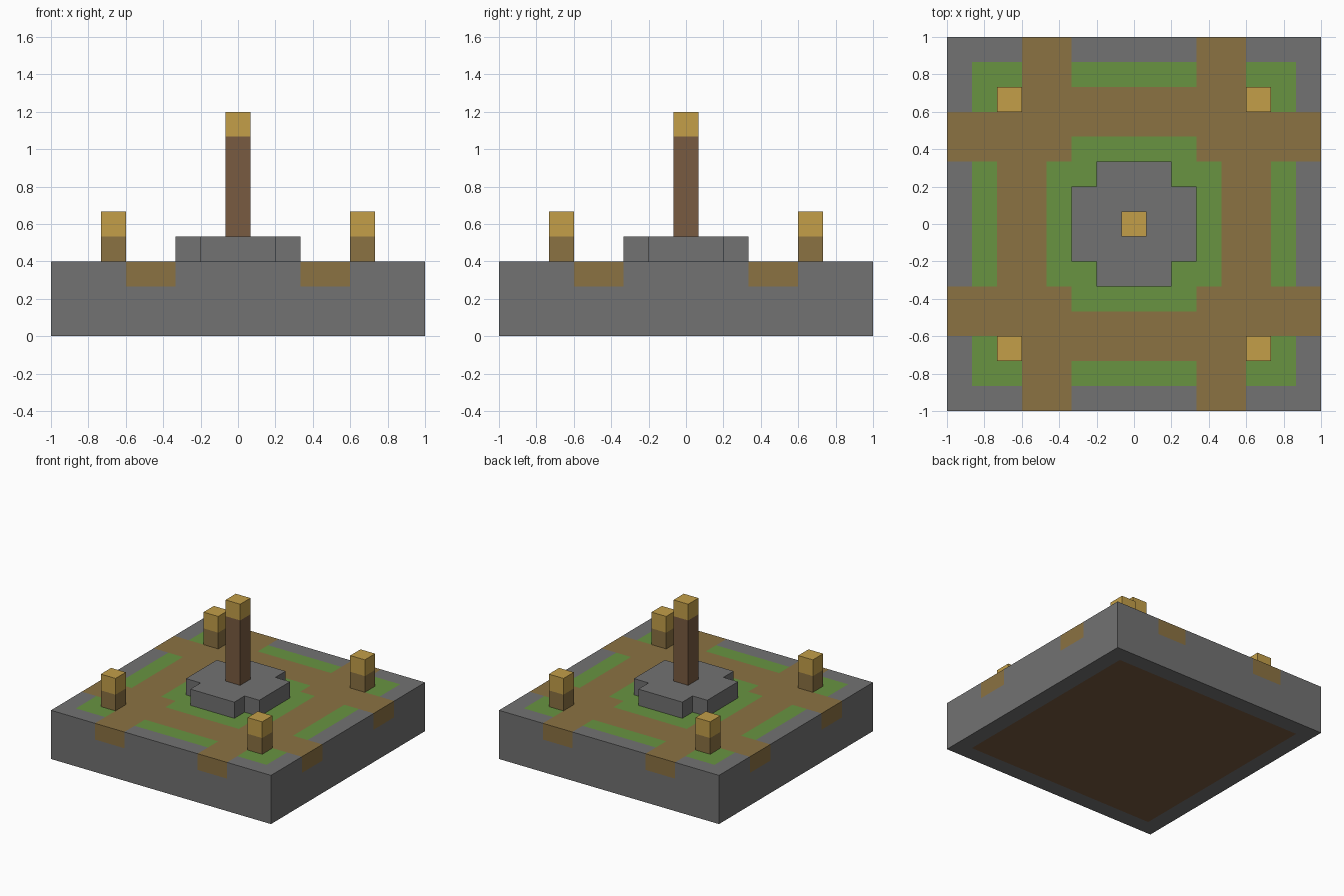
import bpy
import bmesh
from mathutils import Matrix, Vector

cube = bpy.data.objects.get("Cube")
if cube:
    bpy.data.objects.remove(cube, do_unlink=True)

U = 2 / 15  # one block of the 15 x 15 layout


def material(name, rgb):
    linear = [((c / 255 + 0.055) / 1.055) ** 2.4 for c in rgb] + [1]
    mat = bpy.data.materials.new(name)
    mat.use_nodes = True
    mat.diffuse_color = linear
    bsdf = next(n for n in mat.node_tree.nodes if n.type == 'BSDF_PRINCIPLED')
    bsdf.inputs["Base Color"].default_value = linear
    return mat


stone = material("stone grey", (114, 114, 114))
grass = material("grass green", (104, 148, 65))
path = material("path brown", (139, 114, 66))
wood = material("dark wood brown", (121, 91, 65))
gold = material("lamp gold", (195, 159, 73))


def finish(name, bm, mats, rule):
    """Colour faces by a rule on centre (in blocks) and normal, then link."""
    bm.normal_update()
    for f in bm.faces:
        f.material_index = mats.index(rule(f.calc_center_median() / U, f.normal))
    mesh = bpy.data.meshes.new(name)
    bm.to_mesh(mesh)
    bm.free()
    for m in mats:
        mesh.materials.append(m)
    obj = bpy.data.objects.new(name, mesh)
    bpy.context.collection.objects.link(obj)
    return obj


def box(centre, size):
    """Box measured in blocks; centre is the middle of its bottom."""
    bm = bmesh.new()
    place = Matrix.Translation((Vector(centre) + Vector((0, 0, size[2] / 2))) * U)
    bmesh.ops.create_cube(bm, size=U, matrix=place @ Matrix.Diagonal((*size, 1)))
    return bm


def slice_at(bm, axis, height):
    normal = Vector((0, 0, 0))
    normal[axis] = 1
    bmesh.ops.bisect_plane(bm, geom=bm.verts[:] + bm.edges[:] + bm.faces[:],
                           plane_co=normal * height * U, plane_no=normal)


# Ground slab with grass and flush paths cut into its faces
def ground_rule(c, n):
    near, far = sorted((abs(c.x), abs(c.y)))
    if n.z < -0.5:
        return wood if far < 6.5 else stone
    if c.z < 2:
        return stone
    if 2.5 < near < 4.5:
        return path
    if far > 6.5:
        return stone
    if near < 2.5 and 3.5 < far < 5.5:
        return path
    return grass


bm = box((0, 0, 0), (15, 15, 3))
for cut in (2.5, 3.5, 4.5, 5.5, 6.5):
    for axis in (0, 1):
        slice_at(bm, axis, cut)
        slice_at(bm, axis, -cut)
slice_at(bm, 2, 2)
finish("ground_slab", bm, [stone, grass, path, wood], ground_rule)

# Cross-shaped stone plinth: one corner profile turned four times
bm = bmesh.new()
outline = []
for turn in range(4):
    for x, y in ((2.5, -1.5), (2.5, 1.5), (1.5, 1.5)):
        for _ in range(turn):
            x, y = -y, x
        outline.append(bm.verts.new((x * U, y * U, 3 * U)))
base = bm.faces.new(outline)
top = bmesh.ops.extrude_face_region(bm, geom=[base])["geom"]
bmesh.ops.translate(bm, vec=(0, 0, U),
                    verts=[v for v in top if isinstance(v, bmesh.types.BMVert)])
bmesh.ops.recalc_face_normals(bm, faces=bm.faces[:])
finish("stone_plinth", bm, [stone], lambda c, n: stone)


# Posts with a gold block on top
def post(name, x, y, bottom, height, body):
    split = bottom + height - 1
    bm = box((x, y, bottom), (1, 1, height))
    slice_at(bm, 2, split)
    finish(name, bm, [body, gold], lambda c, n: gold if c.z > split else body)


post("centre_post", 0, 0, 4, 5, wood)
for side, x in (("right", -5), ("left", 5)):
    for end, y in (("front", -5), ("back", 5)):
        post(f"{end}_{side}_post", x, y, 3, 2, path)
